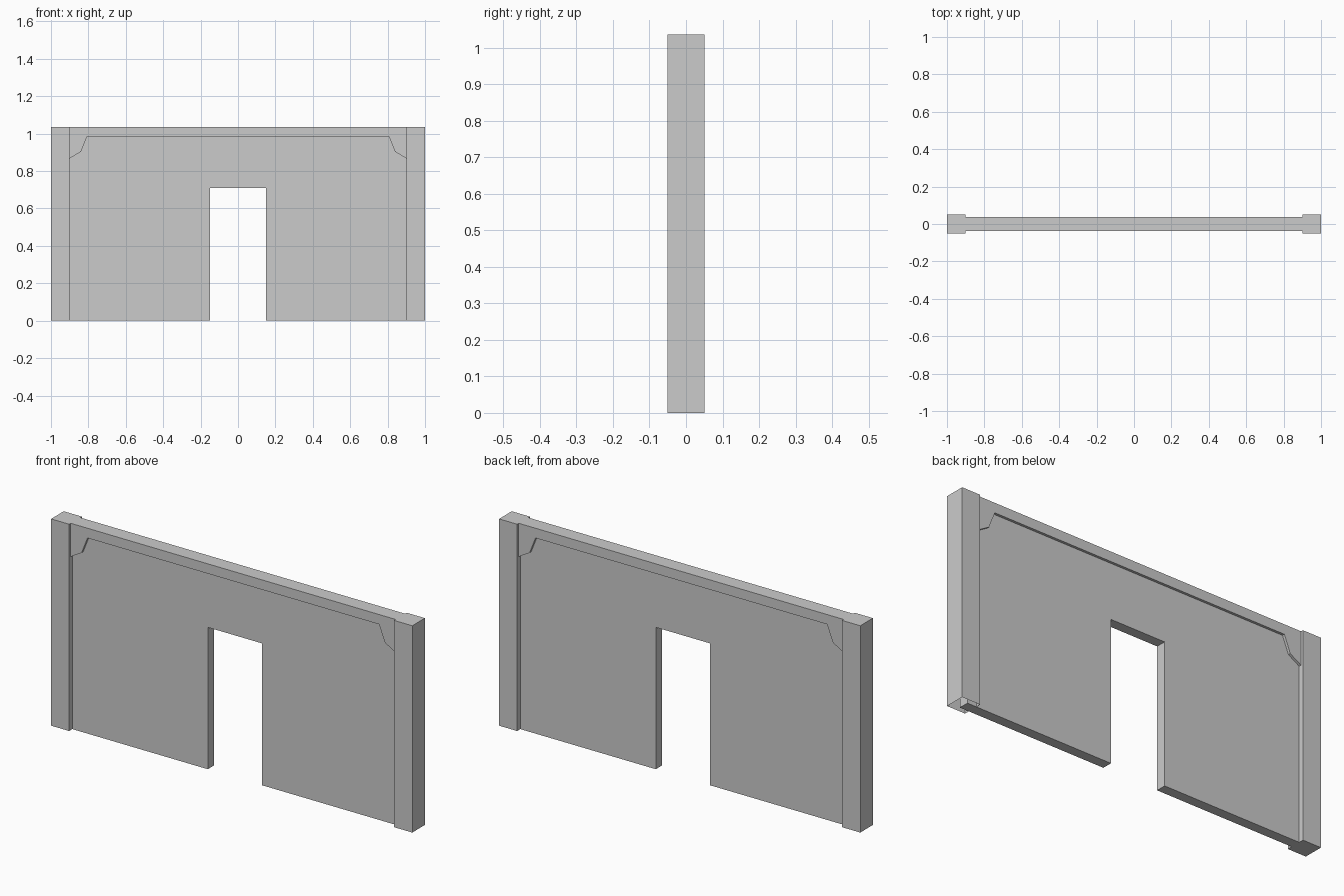
import bpy, bmesh

if "Cube" in bpy.data.objects:
    bpy.data.objects.remove(bpy.data.objects["Cube"])

H = 1.035        # overall height
POST_X = 0.9     # inner face of the end posts


def extrude_profile(name, pts, half_depth):
    """Extrude an x-z outline symmetrically along y."""
    bm = bmesh.new()
    face = bm.faces.new([bm.verts.new((x, -half_depth, z)) for x, z in pts])
    ext = bmesh.ops.extrude_face_region(bm, geom=[face])
    moved = [v for v in ext["geom"] if isinstance(v, bmesh.types.BMVert)]
    bmesh.ops.translate(bm, verts=moved, vec=(0, 2 * half_depth, 0))
    bmesh.ops.recalc_face_normals(bm, faces=bm.faces)
    mesh = bpy.data.meshes.new(name)
    bm.to_mesh(mesh)
    bm.free()
    obj = bpy.data.objects.new(name, mesh)
    bpy.context.collection.objects.link(obj)
    return obj


def mirrored(right):
    """Complete an outline from its right half."""
    return right + [(-x, z) for x, z in reversed(right)]


# Wall panel with doorway, its ends tucked into the posts
extrude_profile("wall_panel", mirrored(
    [(0.15, 0.71), (0.15, 0), (0.95, 0), (0.95, 1.01)]), 0.025)

# Top beam with corner brackets, proud of the wall on both sides
extrude_profile("top_beam", mirrored(
    [(0.807, 0.986), (0.84, 0.903), (POST_X, 0.868), (POST_X, H)]), 0.0375)

# End posts
for name, side in (("left_post", -1), ("right_post", 1)):
    a, b = side * POST_X, side
    post = extrude_profile(name, [(a, 0), (b, 0), (b, H), (a, H)], 0.05)
    if side > 0:  # the right post is open underneath
        bm = bmesh.new()
        bm.from_mesh(post.data)
        base = [f for f in bm.faces if f.normal.z < -0.9]
        bmesh.ops.delete(bm, geom=base, context='FACES_ONLY')
        bm.to_mesh(post.data)
        bm.free()
